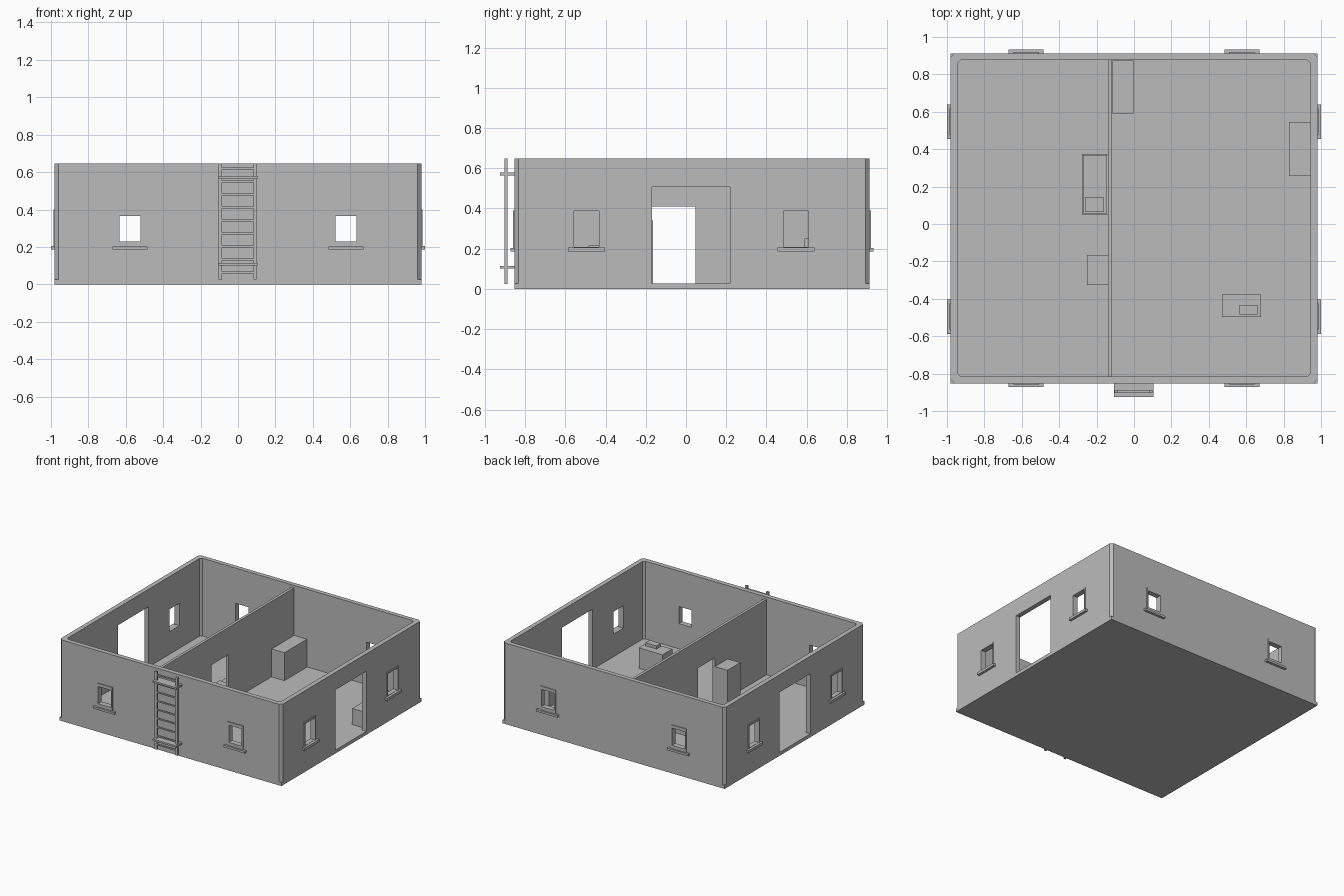
import bpy, bmesh

if "Cube" in bpy.data.objects:
    bpy.data.objects.remove(bpy.data.objects["Cube"])

grey = bpy.data.materials.new("plain_grey")
grey.diffuse_color = (0.5, 0.5, 0.5, 1)
grey.use_nodes = True
grey.node_tree.nodes["Principled BSDF"].inputs["Base Color"].default_value = grey.diffuse_color


def finish(name, bm):
    bmesh.ops.recalc_face_normals(bm, faces=bm.faces[:])
    me = bpy.data.meshes.new(name)
    bm.to_mesh(me)
    bm.free()
    me.materials.append(grey)
    ob = bpy.data.objects.new(name, me)
    bpy.context.collection.objects.link(ob)
    return ob


def add_box(bm, x0, x1, y0, y1, z0, z1):
    vs = bmesh.ops.create_cube(bm, size=1)["verts"]
    for v in vs:
        v.co = ((x0 + x1) / 2 + v.co.x * (x1 - x0),
                (y0 + y1) / 2 + v.co.y * (y1 - y0),
                (z0 + z1) / 2 + v.co.z * (z1 - z0))


def boxes(name, *dims):
    bm = bmesh.new()
    for d in dims:
        add_box(bm, *d)
    return finish(name, bm)


def outline(x, y0, y1, c):
    # rectangle with cut corners
    return [(-x + c, y0), (x - c, y0), (x, y0 + c), (x, y1 - c),
            (x - c, y1), (-x + c, y1), (-x, y1 - c), (-x, y0 + c)]


def cut(ob, *dims):
    # cut box-shaped openings and drop the cutter
    cutter = boxes("cutter", *dims)
    cutter.hide_render = True
    m = ob.modifiers.new("openings", "BOOLEAN")
    m.object, m.operation, m.solver = cutter, "DIFFERENCE", "EXACT"
    bpy.context.view_layer.update()
    dg = bpy.context.evaluated_depsgraph_get()
    me = bpy.data.meshes.new_from_object(ob.evaluated_get(dg))
    ob.modifiers.clear()
    ob.data = me
    bpy.data.objects.remove(cutter)


X, Y0, Y1, FLOOR, TOP = 0.98, -0.852, 0.912, 0.027, 0.647
XI, YI0, YI1 = 0.943, -0.815, 0.877
WX = (-0.577, 0.577)      # front and back window centres
WY = (-0.495, 0.547)      # side window centres
DOOR = (-0.168, 0.218)

# floor slab
boxes("floor_slab", (-X, X, Y0, Y1, 0, FLOOR))

# outer wall ring
bm = bmesh.new()
loops = []
for pts in (outline(X, Y0, Y1, 0.02), outline(XI, YI0, YI1, 0.016)):
    for z in (FLOOR, TOP):
        loops.append([bm.verts.new((x, y, z)) for x, y in pts])
ob_, ot, ib, it = loops
for i in range(8):
    j = (i + 1) % 8
    for a, b in ((ob_, ot), (ot, it), (it, ib), (ib, ob_)):
        bm.faces.new((a[i], a[j], b[j], b[i]))
walls = finish("outer_walls", bm)

holes = [(-1.1, -0.8, *DOOR, FLOOR - 0.01, 0.507),
         (0.8, 1.1, *DOOR, FLOOR - 0.01, 0.507)]
for x in WX:
    for y in (Y0, Y1):
        holes.append((x - 0.057, x + 0.057, y - 0.1, y + 0.1, 0.228, 0.365))
for y in WY:
    for x in (-X, X):
        holes.append((x - 0.1, x + 0.1, y - 0.063, y + 0.063, 0.208, 0.386))
cut(walls, *holes)

# window surrounds and sills, front and back
for s, y, side in ((-1, Y0, "front"), (1, Y1, "back")):
    ya, yb = sorted((y, y + s * 0.007))
    sa, sb = sorted((y, y + s * 0.02))
    for x in WX:
        boxes(side + "_window_surround",
              (x - 0.068, x - 0.057, ya, yb, 0.2, 0.39),
              (x + 0.057, x + 0.068, ya, yb, 0.2, 0.39),
              (x - 0.057, x + 0.057, ya, yb, 0.365, 0.39),
              (x - 0.057, x + 0.057, ya, yb, 0.2, 0.228))
        boxes(side + "_window_sill", (x - 0.093, x + 0.093, sa, sb, 0.185, 0.202))

# window surrounds and sills, left and right
for s, side in ((-1, "left"), (1, "right")):
    xa, xb = sorted((s * X, s * (X + 0.006)))
    sa, sb = sorted((s * X, s * 1.0))
    for y in WY:
        boxes(side + "_window_surround",
              (xa, xb, y - 0.07, y - 0.063, 0.2, 0.4),
              (xa, xb, y + 0.063, y + 0.07, 0.2, 0.4),
              (xa, xb, y - 0.063, y + 0.063, 0.386, 0.4))
        boxes(side + "_window_sill", (sa, sb, y - 0.092, y + 0.092, 0.186, 0.206))

# inner partition with its doorway
boxes("partition_wall",
      (-0.14, -0.118, YI0, -0.168, FLOOR, 0.628),
      (-0.14, -0.118, 0.046, YI1, FLOOR, 0.628),
      (-0.14, -0.118, -0.168, 0.046, 0.41, 0.628))

# ladder on the front wall
for x in (-0.094, 0.091):
    boxes("ladder_rail", (x - 0.009, x + 0.009, -0.903, -0.888, 0.025, TOP))
for i in range(9):
    z = 0.064 + i * 0.0695
    boxes("ladder_rung", (-0.086, 0.083, -0.901, -0.89, z - 0.005, z + 0.005))
for z in (0.107, 0.571):
    boxes("ladder_bracket", (-0.107, 0.104, -0.926, Y0, z - 0.007, z + 0.007))

# furniture in the right room
boxes("tall_cabinet", (-0.116, -0.003, 0.59, 0.873, FLOOR, 0.25))
boxes("low_cabinet", (0.828, XI, 0.257, 0.546, FLOOR, 0.155))
boxes("table", (0.47, 0.68, -0.498, -0.376, FLOOR, 0.19))
boxes("table_tray", (0.563, 0.66, -0.485, -0.432, 0.19, 0.215))

# furniture in the left room
boxes("wardrobe", (-0.25, -0.14, -0.327, -0.165, FLOOR, 0.34))
boxes("bed_frame", (-0.279, -0.14, 0.05, 0.375, FLOOR, 0.085))
boxes("mattress", (-0.274, -0.145, 0.055, 0.37, 0.085, 0.11))
boxes("pillow", (-0.262, -0.16, 0.066, 0.142, 0.11, 0.13))
